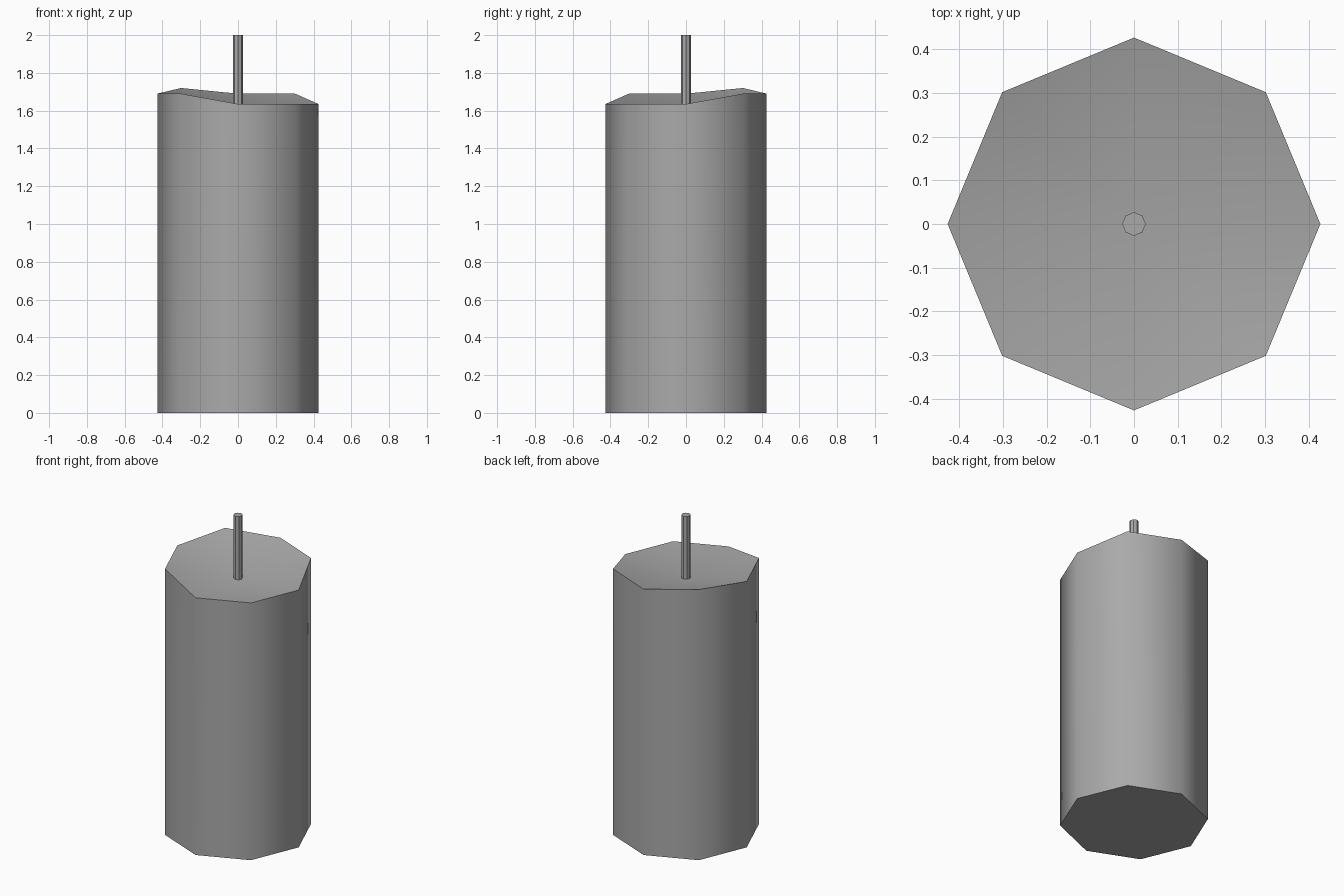
import bpy, bmesh
from math import cos, sin, pi, radians

cube = bpy.data.objects.get("Cube")
if cube:
    bpy.data.objects.remove(cube)

SIDES = 8
BODY_RADIUS = 0.427
WICK_RADIUS = 0.027
DISH_Z = 1.595

grey = bpy.data.materials.new("wax grey")
grey.use_nodes = True
colour = (0.4, 0.4, 0.4, 1)
grey.diffuse_color = colour
grey.node_tree.nodes["Principled BSDF"].inputs["Base Color"].default_value = colour


def ring(bm, radius, heights):
    return [bm.verts.new((radius * cos(2 * pi * i / SIDES),
                          radius * sin(2 * pi * i / SIDES), z))
            for i, z in enumerate(heights)]


def bridge(bm, low, high):
    for i in range(SIDES):
        j = (i + 1) % SIDES
        bm.faces.new((low[i], low[j], high[j], high[i]))


def finish(bm, name):
    bmesh.ops.recalc_face_normals(bm, faces=bm.faces)
    mesh = bpy.data.meshes.new(name)
    bm.to_mesh(mesh)
    bm.free()
    mesh.materials.append(grey)
    obj = bpy.data.objects.new(name, mesh)
    bpy.context.collection.objects.link(obj)
    return obj


# Candle body: uneven melted rim, top dished down to the wick
low, mid, high = 1.635, 1.69, 1.72
rim_heights = [low, mid, mid, high, mid, mid, low, low]
bm = bmesh.new()
base = ring(bm, BODY_RADIUS, [0] * SIDES)
rim = ring(bm, BODY_RADIUS, rim_heights)
bm.faces.new(base[::-1])
bridge(bm, base, rim)
centre = bm.verts.new((0, 0, DISH_Z))
for i in range(SIDES):
    bm.faces.new((rim[i], rim[(i + 1) % SIDES], centre))
body = finish(bm, "candle_body")

# Smooth sides and dish, sharp rim
bpy.ops.object.select_all(action="DESELECT")
body.select_set(True)
bpy.context.view_layer.objects.active = body
bpy.ops.object.shade_smooth_by_angle(angle=radians(60))

# Wick: thin octagonal post
bm = bmesh.new()
foot = ring(bm, WICK_RADIUS, [DISH_Z] * SIDES)
tip = ring(bm, WICK_RADIUS, [2] * SIDES)
bm.faces.new(foot[::-1])
bridge(bm, foot, tip)
bm.faces.new(tip)
finish(bm, "wick")
